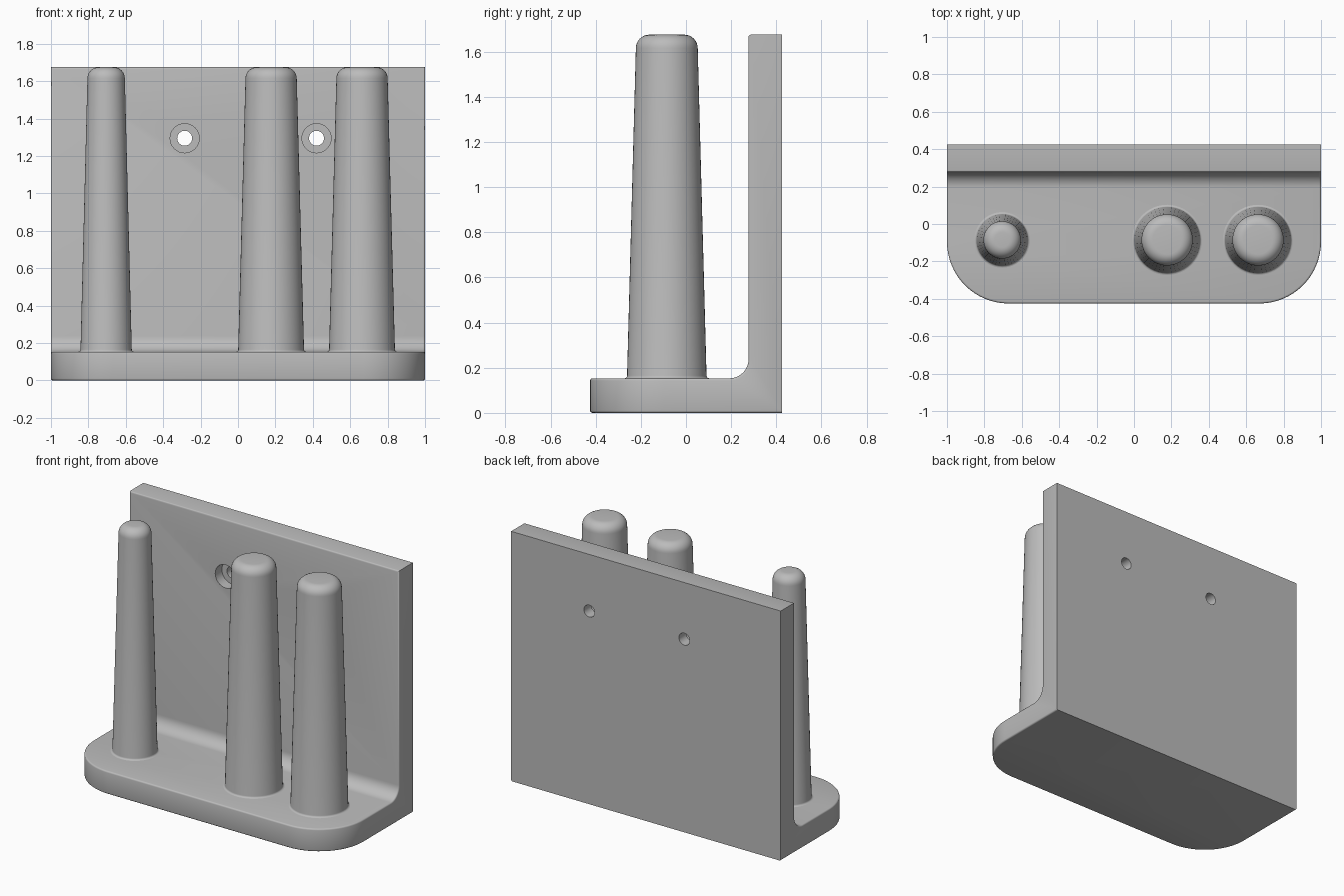
import bpy, bmesh, math

cube = bpy.data.objects.get("Cube")
if cube:
    bpy.data.objects.remove(cube)

GRAY = (0.5, 0.5, 0.5, 1)
mat = bpy.data.materials.new("light gray")
mat.use_nodes = True
mat.diffuse_color = GRAY
mat.node_tree.nodes["Principled BSDF"].inputs["Base Color"].default_value = GRAY

HALF_Y, HEIGHT, BASE_TOP, WALL_Y = 0.425, 1.675, 0.153, 0.277
FILLET, CORNER, EDGE = 0.085, 0.33, 0.01


def add_object(name, bm):
    bmesh.ops.recalc_face_normals(bm, faces=bm.faces[:])
    mesh = bpy.data.meshes.new(name)
    bm.to_mesh(mesh)
    bm.free()
    obj = bpy.data.objects.new(name, mesh)
    bpy.context.collection.objects.link(obj)
    mesh.materials.append(mat)
    return obj


def smooth(obj):
    bpy.ops.object.select_all(action='DESELECT')
    obj.select_set(True)
    bpy.context.view_layer.objects.active = obj
    bpy.ops.object.shade_smooth_by_angle(angle=math.radians(35))


def revolve(name, profile, location, rotation=(0, 0, 0), steps=48):
    """Spin an (r, z) profile, whose ends lie on the axis, about z."""
    bm = bmesh.new()
    verts = [bm.verts.new((r, 0, z)) for r, z in profile]
    edges = [bm.edges.new(pair) for pair in zip(verts, verts[1:])]
    bmesh.ops.spin(bm, geom=verts + edges, cent=(0, 0, 0), axis=(0, 0, 1),
                   angle=math.tau, steps=steps)
    bmesh.ops.remove_doubles(bm, verts=bm.verts[:], dist=1e-5)
    obj = add_object(name, bm)
    obj.location, obj.rotation_euler = location, rotation
    return obj


def arc(cx, cz, radius, start, end, steps):
    angles = [math.radians(start + (end - start) * i / steps) for i in range(steps + 1)]
    return [(cx + radius * math.cos(a), cz + radius * math.sin(a)) for a in angles]


# L-shaped bracket: side profile extruded across the width
profile = [(HALF_Y, 0), (HALF_Y, HEIGHT), (WALL_Y, HEIGHT)]
profile += arc(WALL_Y - FILLET, BASE_TOP + FILLET, FILLET, 0, -90, 10)
profile += [(-HALF_Y, BASE_TOP), (-HALF_Y, 0)]
bm = bmesh.new()
face = bm.faces.new([bm.verts.new((-1, y, z)) for y, z in profile])
side = bmesh.ops.extrude_face_region(bm, geom=[face])["geom"]
bmesh.ops.translate(bm, vec=(2, 0, 0),
                    verts=[v for v in side if isinstance(v, bmesh.types.BMVert)])
bmesh.ops.recalc_face_normals(bm, faces=bm.faces[:])

# Round the two front corners of the shelf
corners = [e for e in bm.edges if all(v.co.y < -HALF_Y + 0.01 for v in e.verts)
           and abs(e.verts[0].co.z - e.verts[1].co.z) > 0.1]
bmesh.ops.bevel(bm, geom=corners, offset=CORNER, segments=16, profile=0.5,
                affect='EDGES')

# Soften every front edge, leaving the back and the top ends sharp
rims = [e for e in bm.edges if e.calc_face_angle(0) > 0.7
        and not all(v.co.y > HALF_Y - 0.01 for v in e.verts)
        and not (all(v.co.z > HEIGHT - 0.01 for v in e.verts)
                 and abs(e.verts[0].co.y - e.verts[1].co.y) > 0.1)]
bmesh.ops.bevel(bm, geom=rims, offset=EDGE, segments=3, profile=0.5, affect='EDGES')
bracket = add_object("bracket", bm)

# Counterbored screw holes through the wall
DEPTH = 0.07
for i, x in enumerate((-0.285, 0.42)):
    cutter = revolve(f"screw_hole_cutter_{i + 1}",
                     [(0, -0.05), (0.078, -0.05), (0.078, DEPTH), (0.04, DEPTH),
                      (0.04, 0.3), (0, 0.3)],
                     (x, WALL_Y, 1.295), (-math.pi / 2, 0, 0), 32)
    cutter.hide_render = True
    cutter.hide_set(True)
    cut = bracket.modifiers.new("screw hole", 'BOOLEAN')
    cut.operation, cut.solver, cut.object = 'DIFFERENCE', 'EXACT', cutter

# Apply the cuts and drop the cutters
bpy.context.view_layer.update()
graph = bpy.context.evaluated_depsgraph_get()
cut_mesh = bpy.data.meshes.new_from_object(bracket.evaluated_get(graph))
cutters = [m.object for m in bracket.modifiers]
bracket.modifiers.clear()
bracket.data = cut_mesh
for cutter in cutters:
    bpy.data.objects.remove(cutter)
smooth(bracket)

# Tapered pegs with rounded tips and a small flare at the foot
ROUND = 0.06
for name, x, foot, tip in (("right_peg", -0.705, 0.137, 0.1),
                           ("middle_peg", 0.177, 0.176, 0.137),
                           ("left_peg", 0.663, 0.176, 0.137)):
    flare = arc(foot + 0.012, BASE_TOP + 0.012, 0.012, 270, 180, 4)
    dome = arc(tip - ROUND, HEIGHT - ROUND, ROUND, 0, 90, 8)
    peg = revolve(name, [(0, 0.1), (foot + 0.012, 0.1)] + flare + dome + [(0, HEIGHT)],
                  (x, -0.085, 0))
    smooth(peg)
